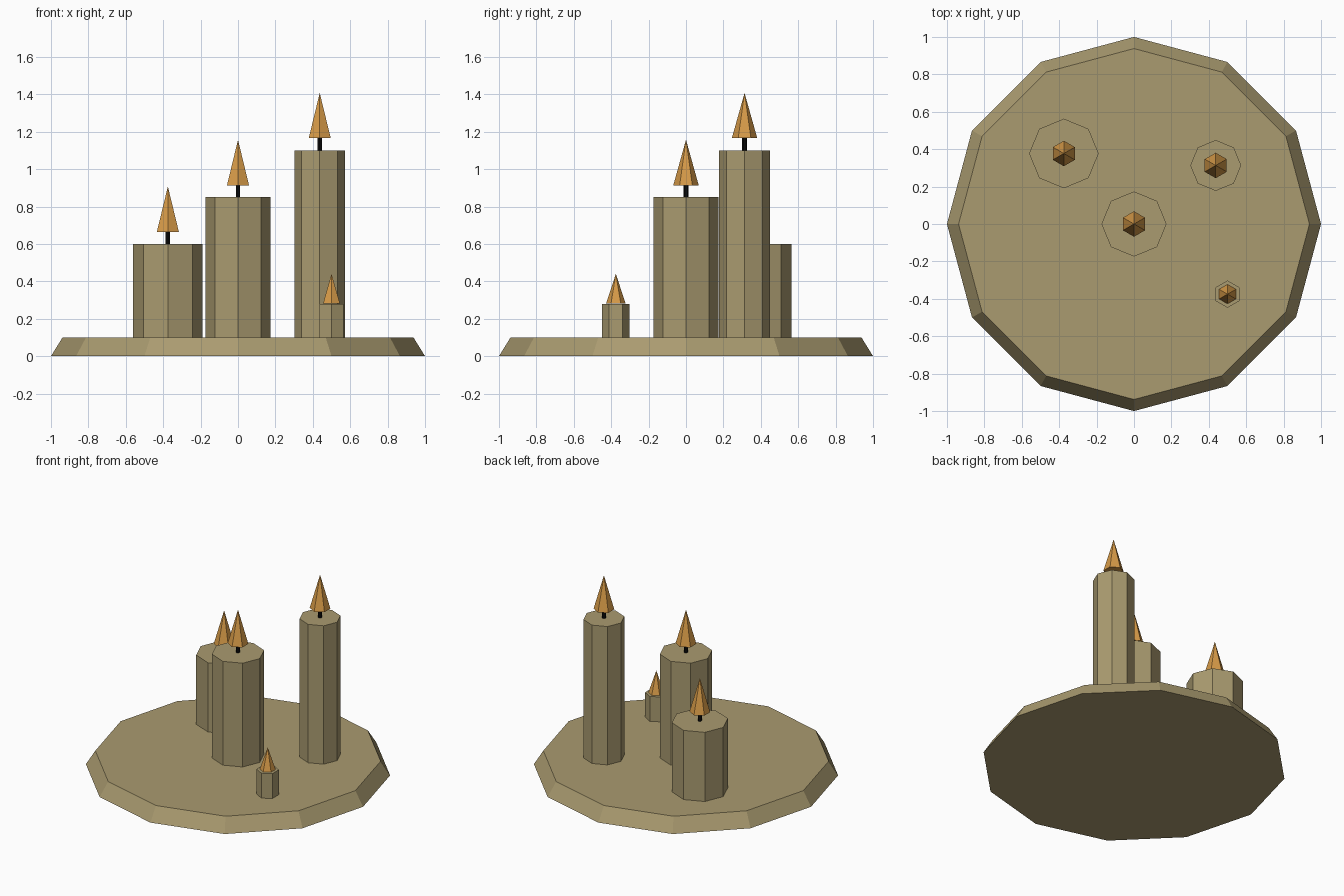
import bpy, bmesh, math
from mathutils import Matrix

if "Cube" in bpy.data.objects:
    bpy.data.objects.remove(bpy.data.objects["Cube"])


def material(name, rgb):
    m = bpy.data.materials.new(name)
    m.diffuse_color = (*rgb, 1.0)
    m.use_nodes = True
    m.node_tree.nodes["Principled BSDF"].inputs["Base Color"].default_value = m.diffuse_color
    return m


WAX = material("tan_wax", (0.402, 0.328, 0.162))
FLAME = material("flame_orange", (0.680, 0.328, 0.065))
WICK = material("wick_black", (0.003, 0.003, 0.003))


def frustum(name, x, y, z0, z1, r0, r1, sides, mat, turn=0.0):
    """Flat-sided cone or prism from z0 to z1; a vertex lies at angle 'turn'."""
    bm = bmesh.new()
    ring0, ring1 = [], []
    for i in range(sides):
        a = turn + 2 * math.pi * i / sides
        c, s = math.cos(a), math.sin(a)
        ring0.append(bm.verts.new((r0 * c, r0 * s, z0)))
        if r1 > 0:
            ring1.append(bm.verts.new((r1 * c, r1 * s, z1)))
    apex = None if r1 > 0 else bm.verts.new((0, 0, z1))
    bm.faces.new(ring0[::-1])
    if ring1:
        bm.faces.new(ring1)
    for i in range(sides):
        j = (i + 1) % sides
        top = [apex] if apex else [ring1[j], ring1[i]]
        bm.faces.new([ring0[i], ring0[j]] + top)
    bm.transform(Matrix.Translation((x, y, 0)))
    me = bpy.data.meshes.new(name)
    bm.to_mesh(me)
    bm.free()
    me.materials.append(mat)
    ob = bpy.data.objects.new(name, me)
    bpy.context.collection.objects.link(ob)
    return ob


# Twelve-sided plate with sloping rim
frustum("plate", 0, 0, 0, 0.1, 1.0, 0.938, 12, WAX)

# Candles: name, x, y, top, radius, sides, flame radius, flame base, flame tip
QUARTER = math.pi / 2
candles = [
    ("middle", 0.0, 0.0, 0.85, 0.174, 8, 0.068, 0.913, 1.157),
    ("short", -0.375, 0.377, 0.60, 0.186, 8, 0.068, 0.664, 0.907),
    ("tall", 0.437, 0.313, 1.10, 0.136, 8, 0.068, 1.165, 1.407),
    ("tiny", 0.50, -0.375, 0.28, 0.073, 6, 0.052, 0.281, 0.44),
]
for name, x, y, top, r, sides, fr, f0, f1 in candles:
    frustum(name + "_candle", x, y, 0.1, top, r, r, sides, WAX, QUARTER)
    if f0 - top > 0.01:
        frustum(name + "_wick", x, y, top, f0 + 0.01, 0.0135, 0.0135, 6, WICK, QUARTER)
    frustum(name + "_flame", x, y, f0, f1, fr, 0, 6, FLAME, QUARTER)
